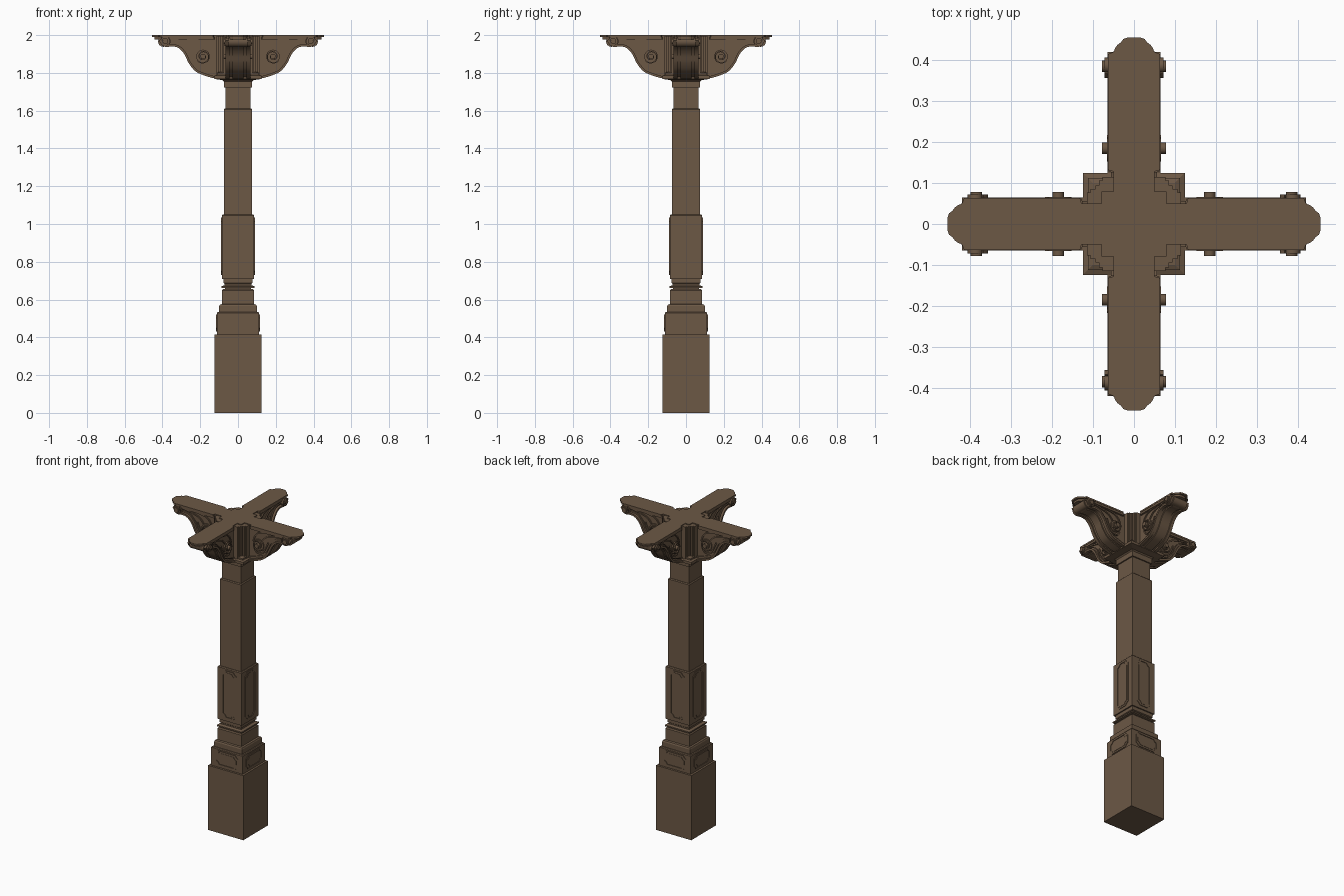
import bpy, bmesh, math
from mathutils import Matrix

if "Cube" in bpy.data.objects:
    bpy.data.objects.remove(bpy.data.objects["Cube"])

wood = bpy.data.materials.new("brown wood")
wood.diffuse_color = (0.150, 0.098, 0.060, 1)
wood.use_nodes = True
wood.node_tree.nodes["Principled BSDF"].inputs["Base Color"].default_value = wood.diffuse_color


def finish(name, bm, smooth=False, turns=1):
    """Make the mesh; with turns=4 repeat it around the post."""
    bmesh.ops.recalc_face_normals(bm, faces=bm.faces[:])
    me = bpy.data.meshes.new(name)
    bm.to_mesh(me)
    bm.free()
    me.materials.append(wood)
    for k in range(turns):
        ob = bpy.data.objects.new(name if turns == 1 else f"{name}_{k + 1}", me)
        ob.rotation_euler.z = k * math.pi / 2
        bpy.context.collection.objects.link(ob)
        if smooth and k == 0:
            bpy.context.view_layer.objects.active = ob
            ob.select_set(True)
            bpy.ops.object.shade_smooth_by_angle(angle=math.radians(35))
            ob.select_set(False)


def extrude(bm, faces, vec):
    new = bmesh.ops.extrude_face_region(bm, geom=faces)["geom"]
    bmesh.ops.translate(bm, vec=vec, verts=[v for v in new if isinstance(v, bmesh.types.BMVert)])


def prism(bm, pts, y0, y1):
    """Solid from an outline in x,z between two y values."""
    f = bm.faces.new([bm.verts.new((x, y0, z)) for x, z in pts])
    extrude(bm, [f], (0, y1 - y0, 0))


def strip(bm, a, b, y0, y1, closed=False):
    """Solid band between two x,z lines."""
    va = [bm.verts.new((x, y0, z)) for x, z in a]
    vb = [bm.verts.new((x, y0, z)) for x, z in b]
    n = len(a)
    fs = [bm.faces.new((va[i], va[(i + 1) % n], vb[(i + 1) % n], vb[i]))
          for i in range(n if closed else n - 1)]
    extrude(bm, fs, (0, y1 - y0, 0))


def square_stack(name, rings):
    """Square lathe: rings of (half width, height)."""
    bm = bmesh.new()
    loops = [[bm.verts.new((sx * h, sy * h, z)) for sx, sy in ((-1, -1), (1, -1), (1, 1), (-1, 1))]
             for h, z in rings]
    for a, b in zip(loops, loops[1:]):
        for i in range(4):
            bm.faces.new((a[i], a[(i + 1) % 4], b[(i + 1) % 4], b[i]))
    bm.faces.new(loops[0])
    bm.faces.new(loops[-1])
    finish(name, bm)


def smooth_line(p, steps=5):
    """Catmull-Rom curve through points."""
    q = [p[0]] + p + [p[-1]]
    out = []
    for i in range(1, len(q) - 2):
        for s in range(steps):
            t = s / steps
            out.append(tuple(0.5 * (2 * q[i][k] + (q[i + 1][k] - q[i - 1][k]) * t
                       + (2 * q[i - 1][k] - 5 * q[i][k] + 4 * q[i + 1][k] - q[i + 2][k]) * t * t
                       + (3 * q[i][k] - q[i - 1][k] - 3 * q[i + 1][k] + q[i + 2][k]) * t ** 3)
                       for k in (0, 1)))
    return out + [p[-1]]


def offset(line, d):
    """Shift an open line sideways."""
    out = []
    for i, (x, z) in enumerate(line):
        a, b = line[max(i - 1, 0)], line[min(i + 1, len(line) - 1)]
        dx, dz = b[0] - a[0], b[1] - a[1]
        l = math.hypot(dx, dz)
        out.append((x - dz / l * d, z + dx / l * d))
    return out


# Plinth and moulded foot
square_stack("plinth", [(.125, 0), (.125, .415)])
square_stack("foot_block", [(.112, .415), (.112, .53), (.108, .535)])
square_stack("foot_steps", [(.1, .535), (.1, .565), (.096, .573), (.085, .576), (.085, .648), (.08, .655)])
square_stack("foot_collar", [(.07, .65), (.07, .66), (.088, .662), (.088, .67), (.072, .676),
                             (.072, .684), (.077, .688), (.077, .71)])

# Shaft and neck
square_stack("panel_block", [(.085, .71), (.085, 1.045), (.08, 1.05)])
square_stack("shaft", [(.075, 1.05), (.075, 1.607), (.07, 1.612)])
square_stack("neck", [(.067, 1.61), (.067, 1.725)])
square_stack("neck_band", [(.075, 1.722), (.075, 1.755), (.085, 1.765)])


# Panel frames with cut corners, on all four faces
def outline(w, z0, z1, c):
    return [(-w + c, z0), (w - c, z0), (w - c * .6, z0 + c * .6), (w, z0 + c), (w, z1 - c), (w - c * .6, z1 - c * .6),
            (w - c, z1), (-w + c, z1), (-w + c * .6, z1 - c * .6), (-w, z1 - c), (-w, z0 + c), (-w + c * .6, z0 + c * .6)]


for name, h, w, z0, z1, c in (("tall_panel", .085, .05, .73, 1.035, .022),
                              ("foot_panel", .112, .08, .43, .522, .02)):
    bm = bmesh.new()
    strip(bm, outline(w, z0, z1, c), outline(w - .007, z0 + .007, z1 - .007, c), -h - .004, -h + .004, True)
    prism(bm, outline(w - .014, z0 + .014, z1 - .014, c), -h - .002, -h + .004)
    finish(name, bm, turns=4)

# Capital: ledge, post and stepped corner flutes
square_stack("capital_ledge", [(.085, 1.762), (.125, 1.768), (.125, 1.785), (.112, 1.79), (.112, 1.8), (.1, 1.805)])
square_stack("capital_core", [(.08, 1.79), (.08, 2.0)])
bm = bmesh.new()
for reach, half in ((.094, .094), (.106, .086), (.115, .077)):
    prism(bm, [(-half, 1.785), (half, 1.785), (half, 1.995), (-half, 1.995)], -reach, -.07)
finish("capital_flutes", bm, turns=4)

# Bracket arms reaching out along x, repeated four times
under = smooth_line([(.09, 1.768), (.13, 1.772), (.18, 1.787), (.225, 1.808), (.26, 1.85), (.285, 1.9),
                     (.315, 1.932), (.35, 1.94), (.38, 1.937), (.405, 1.95), (.42, 1.972)])
bm = bmesh.new()
prism(bm, [(.07, 2.0)] + offset(under, .007) + [(.42, 2.0)], -.05, .05)
rim, inner = offset(under, .012), offset(under, .02)
for s in (-1, 1):
    strip(bm, under, rim, s * .045, s * .065)
    strip(bm, inner, offset(under, .026), s * .045, s * .056)
finish("bracket_arm", bm, True, 4)

# Central rib under each bracket
bm = bmesh.new()
strip(bm, offset(under, .0), offset(under, .02), -.028, .028)
finish("bracket_rib", bm, True, 4)

# Top plate with shaped tip
half_plan = [(.07, .05), (.128, .05), (.132, .064), (.415, .064), (.42, .05), (.43, .046),
             (.438, .04), (.444, .032), (.452, .026), (.456, .014)]
plan = half_plan + [(x, -y) for x, y in reversed(half_plan)]
bm = bmesh.new()
for scale, z0, z1 in ((1, 1.99, 2.0), (.97, 1.977, 1.99)):
    f = bm.faces.new([bm.verts.new((x * scale, y * scale, z0)) for x, y in plan])
    extrude(bm, [f], (0, 0, z1 - z0))
finish("bracket_top_plate", bm, turns=4)

# Volutes: spiral bands with round centres on both sides of each arm
bm = bmesh.new()
for cx, cz, r, start, turn, y1 in ((.185, 1.887, .04, -.6, -1, .066), (.385, 1.966, .03, 2.2, 1, .072)):
    n = 44
    sp = [(r * (1 - .8 * i / n), start + turn * i / n * 3.6 * math.pi) for i in range(n + 1)]
    a = [(cx + q * math.cos(t), cz + q * math.sin(t)) for q, t in sp]
    b = [(cx + (q - .006) * math.cos(t), cz + (q - .006) * math.sin(t)) for q, t in sp]
    disc = [(cx + r * .9 * math.cos(k * math.pi / 10), cz + r * .9 * math.sin(k * math.pi / 10)) for k in range(20)]
    eye = [(cx + .014 * math.cos(k * math.pi / 8), cz + .014 * math.sin(k * math.pi / 8)) for k in range(16)]
    for s in (-1, 1):
        strip(bm, a, b, s * .045, s * y1)
        prism(bm, disc, s * .045, s * (y1 - .008))
        prism(bm, eye, s * .045, s * .078)
finish("bracket_volutes", bm, True, 4)

# Leaf sprays joining the two volutes
bm = bmesh.new()
for line in ([(.21, 1.915), (.24, 1.945), (.29, 1.962), (.36, 1.975)],
             [(.15, 1.9), (.165, 1.94), (.2, 1.965), (.27, 1.975)],
             [(.15, 1.86), (.17, 1.83), (.21, 1.835), (.235, 1.87), (.255, 1.915)]):
    c = smooth_line(line)
    for s in (-1, 1):
        strip(bm, c, offset(c, .008), s * .045, s * .057)
finish("bracket_leaf_bands", bm, True, 4)

# Rolled curl under each bracket tip
bm = bmesh.new()
prism(bm, [(.395 + .028 * math.cos(k * math.pi / 12), 1.966 + .028 * math.sin(k * math.pi / 12))
           for k in range(24)], -.05, .05)
finish("bracket_tip_roll", bm, True, 4)
